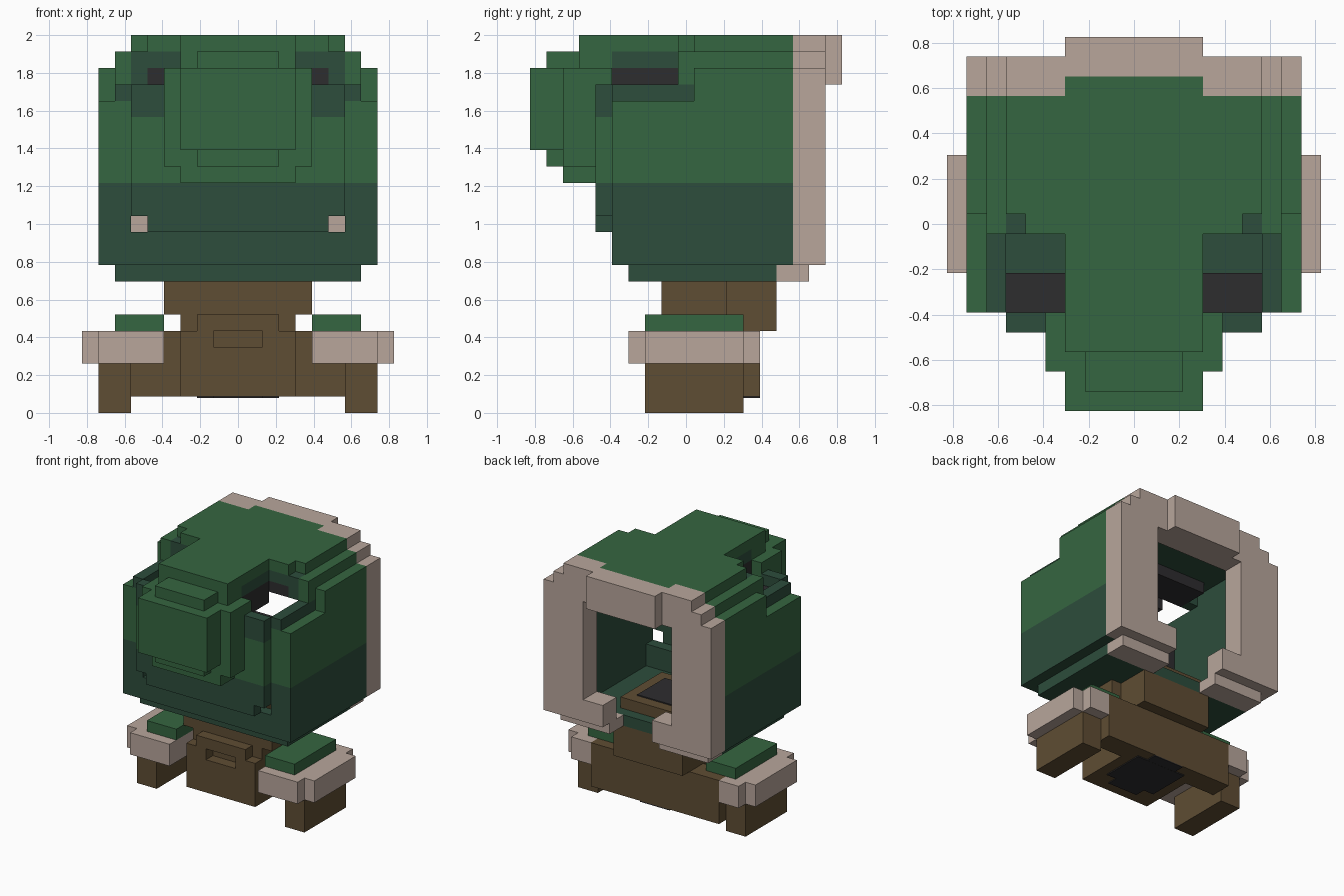
import bpy, bmesh
from mathutils import Matrix, Vector

old = bpy.data.objects.get("Cube")
if old:
    bpy.data.objects.remove(old, do_unlink=True)

CELL = 2 / 23  # edge of one block


def material(name, rgb):
    m = bpy.data.materials.new(name)
    m.use_nodes = True
    color = (*rgb, 1)
    m.diffuse_color = color
    m.node_tree.nodes["Principled BSDF"].inputs["Base Color"].default_value = color
    return m


green = material("leaf_green", (.036, .133, .052))
dark = material("dark_green", (.026, .074, .045))
beige = material("beige_trim", (.48, .38, .33))
brown = material("brown_cloth", (.114, .074, .033))
black = material("black_lining", (.027, .026, .028))


def add_block(bm, low, high):
    low, high = Vector(low), Vector(high)
    size = (high - low) * CELL
    center = (low + high) * CELL / 2
    bmesh.ops.create_cube(bm, size=1, matrix=Matrix.Translation(center) @ Matrix.Diagonal((*size, 1)))


def finish(name, mat, bm):
    mesh = bpy.data.meshes.new(name)
    bm.to_mesh(mesh)
    bm.free()
    mesh.materials.append(mat)
    bpy.context.collection.objects.link(bpy.data.objects.new(name, mesh))


def middle(name, mat, half, y, z):
    """Block centred on x; horizontal edges lie half a cell below the integers."""
    bm = bmesh.new()
    w = half - .5
    add_block(bm, (-w, y[0] - .5, z[0]), (w, y[1] - .5, z[1]))
    finish(name, mat, bm)


def pair(name, mat, x, y, z):
    """Two blocks mirrored across x."""
    bm = bmesh.new()
    a, b = x[0] - .5, x[1] - .5
    for lo, hi in ((a, b), (-b, -a)):
        add_block(bm, (lo, y[0] - .5, z[0]), (hi, y[1] - .5, z[1]))
    finish(name, mat, bm)


# Helmet side walls
pair("cheek_lower", dark, (8, 9), (-4, 7), (9, 14))
pair("cheek_upper_front", green, (8, 9), (-4, 1), (14, 19))
pair("cheek_upper_rear", green, (8, 9), (1, 7), (14, 21))
pair("inner_wall_lower", dark, (7, 8), (-4, 7), (9, 14))
pair("cheek_front_edge", green, (7, 8), (-4, -3), (14, 19))
pair("inner_wall_upper", dark, (7, 8), (-3, 7), (14, 19))
pair("eye_sill_side", dark, (7, 8), (-4, 0), (19, 20))
pair("inner_wall_rear", dark, (7, 8), (1, 7), (19, 21))
pair("eye_rear_post", dark, (7, 8), (0, 1), (19, 20))
pair("eye_rear_corner", green, (7, 8), (0, 1), (20, 22))
pair("helmet_shoulder", green, (7, 8), (1, 7), (21, 22))
pair("eye_inner_corner", dark, (6, 7), (0, 1), (20, 21))

# Helmet top
middle("ceiling_rear", dark, 7, (0, 7), (21, 22))
middle("ceiling_front", dark, 4, (-4, 0), (21, 22))
middle("roof_strip", green, 4, (-6, 8), (22, 23))
pair("roof_side", green, (4, 7), (1, 7), (22, 23))
pair("roof_side_lip", green, (4, 6), (0, 1), (22, 23))

# Helmet front
middle("chin_wall", dark, 7, (-4, -3), (9, 11))
middle("jaw_lower", dark, 6, (-5, -4), (11, 12))
middle("jaw_upper", dark, 7, (-5, -4), (12, 14))
middle("face_panel", green, 7, (-5, -4), (14, 18))
pair("eye_sill", dark, (5, 7), (-5, -4), (18, 20))

# Snout
middle("snout_base", green, 5, (-7, -4), (15, 21))
middle("snout_base_lower", green, 4, (-7, -5), (14, 15))
middle("snout_block", green, 4, (-9, -7), (16, 21))
middle("snout_lower_lip", green, 3, (-8, -7), (15, 16))
middle("snout_top", green, 4, (-6, -4), (21, 22))
middle("snout_top_step", green, 3, (-8, -6), (21, 22))

# Helmet lining and floor
middle("face_lining", black, 7, (-4, -2), (14, 19))
middle("brow_lining", black, 4, (-4, 0), (19, 21))
middle("ceiling_lining", black, 6, (0, 3), (20, 21))
middle("helmet_floor", dark, 8, (-3, 6), (8, 9))

# Rear frame
pair("frame_post", beige, (5, 9), (7, 9), (9, 21))
pair("frame_step", beige, (5, 8), (7, 9), (21, 22))
pair("frame_top_corner", beige, (4, 7), (7, 9), (22, 23))
middle("frame_beam", beige, 5, (7, 9), (20, 22))
middle("frame_crest", beige, 4, (8, 10), (20, 23))
pair("frame_tab", beige, (3, 5), (7, 9), (9, 11))
pair("frame_foot", beige, (3, 8), (6, 8), (8, 9))

# Body
middle("torso", brown, 4, (-1, 5), (1, 6))
middle("torso_front", brown, 4, (-2, -1), (1, 4))
pair("pocket_side", brown, (2, 4), (-2, -1), (4, 5))
middle("pocket_flap", brown, 3, (-2, -1), (5, 6))
middle("chest", brown, 5, (-1, 3), (6, 8))
middle("back_panel", brown, 4, (3, 6), (5, 8))
middle("neck", brown, 4, (-1, 5), (8, 10))
middle("neck_opening", black, 3, (0, 4), (10, 10.1))
middle("body_opening", black, 3, (0, 4), (.9, 1))
middle("body_opening_notch", black, 2, (-1, 5), (.91, 1))
pair("hip", brown, (4, 7), (3, 5), (1, 5))

# Legs with cuffs and pads
pair("foot", brown, (7, 9), (-2, 4), (0, 3))
pair("cuff_front", beige, (5, 9), (-3, 3), (3, 5))
pair("cuff_rear", beige, (7, 9), (3, 5), (3, 5))
pair("cuff_side", beige, (9, 10), (-2, 4), (3, 5))
pair("knee_pad", green, (5, 8), (-2, 4), (5, 6))
